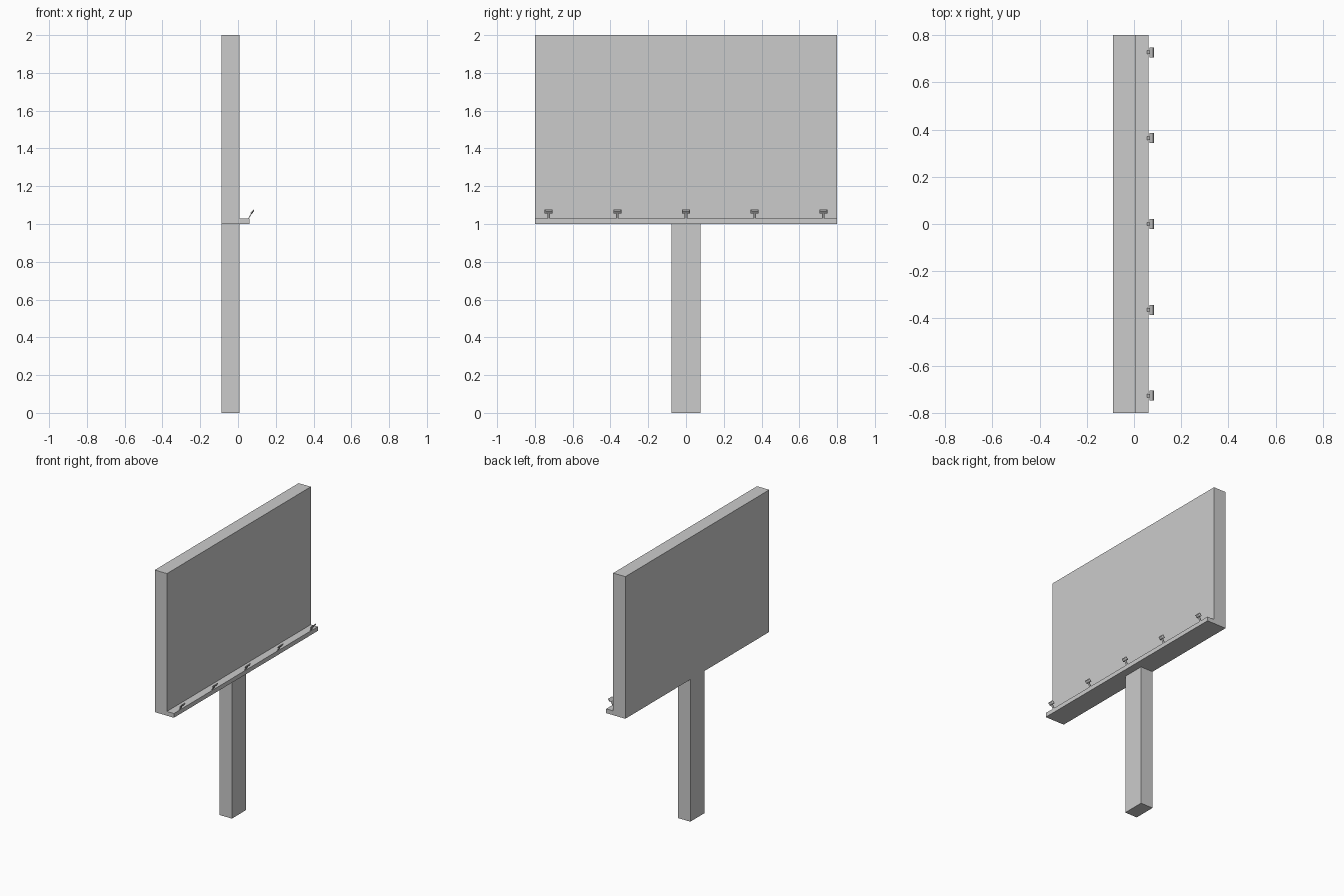
import bpy, bmesh, math
from mathutils import Matrix, Vector

if "Cube" in bpy.data.objects:
    bpy.data.objects.remove(bpy.data.objects["Cube"])


def make_object(name, verts, faces, matrix=None):
    bm = bmesh.new()
    vs = [bm.verts.new(v) for v in verts]
    for f in faces:
        bm.faces.new([vs[i] for i in f])
    bmesh.ops.recalc_face_normals(bm, faces=bm.faces)
    mesh = bpy.data.meshes.new(name)
    bm.to_mesh(mesh)
    bm.free()
    obj = bpy.data.objects.new(name, mesh)
    if matrix:
        obj.matrix_world = matrix
    bpy.context.collection.objects.link(obj)
    return obj


def loft(name, rings, matrix=None):
    """Closed solid through a list of equal-length vertex rings."""
    n = len(rings[0])
    verts = [v for r in rings for v in r]
    faces = [tuple(range(n)), tuple(range(len(verts) - n, len(verts)))]
    for k in range(len(rings) - 1):
        a = k * n
        faces += [(a + i, a + (i + 1) % n, a + n + (i + 1) % n, a + n + i)
                  for i in range(n)]
    return make_object(name, verts, faces, matrix)


def extrude_y(name, profile, half):
    return loft(name, [[(x, y, z) for x, z in profile] for y in (-half, half)])


def rect(x, hy, hz):
    return [(x, -hy, -hz), (x, hy, -hz), (x, hy, hz), (x, -hy, hz)]


BACK, FACE, LEDGE = -0.088, 0.007, 0.061

# Display panel and lamp ledge share one L-shaped section
extrude_y("panel_with_ledge",
          [(BACK, 1), (LEDGE, 1), (LEDGE, 1.03), (FACE, 1.03), (FACE, 2), (BACK, 2)],
          0.8)

# Square post
extrude_y("post", [(BACK, 0), (FACE, 0), (FACE, 1), (BACK, 1)], 0.078)

# Floodlights leaning away from the panel and aimed at it
tilt = Matrix.Rotation(math.radians(40), 4, 'Y')
for i in range(5):
    y = (i - 2) * 0.3635
    base = Matrix.Translation(Vector((0.0765, y, 1.0645))) @ tilt
    loft(f"lamp_head_{i + 1}",
         [rect(-0.004, 0.021, 0.012), rect(0.0005, 0.021, 0.012),
          rect(0.0045, 0.014, 0.007)], base)
    arm = Matrix.Translation(Vector((0.064, y, 1.043))) @ Matrix.Rotation(
        math.radians(30), 4, 'Y')
    loft(f"lamp_arm_{i + 1}", [rect(-0.002, 0.007, 0.017),
                               rect(0.002, 0.007, 0.017)], arm)
